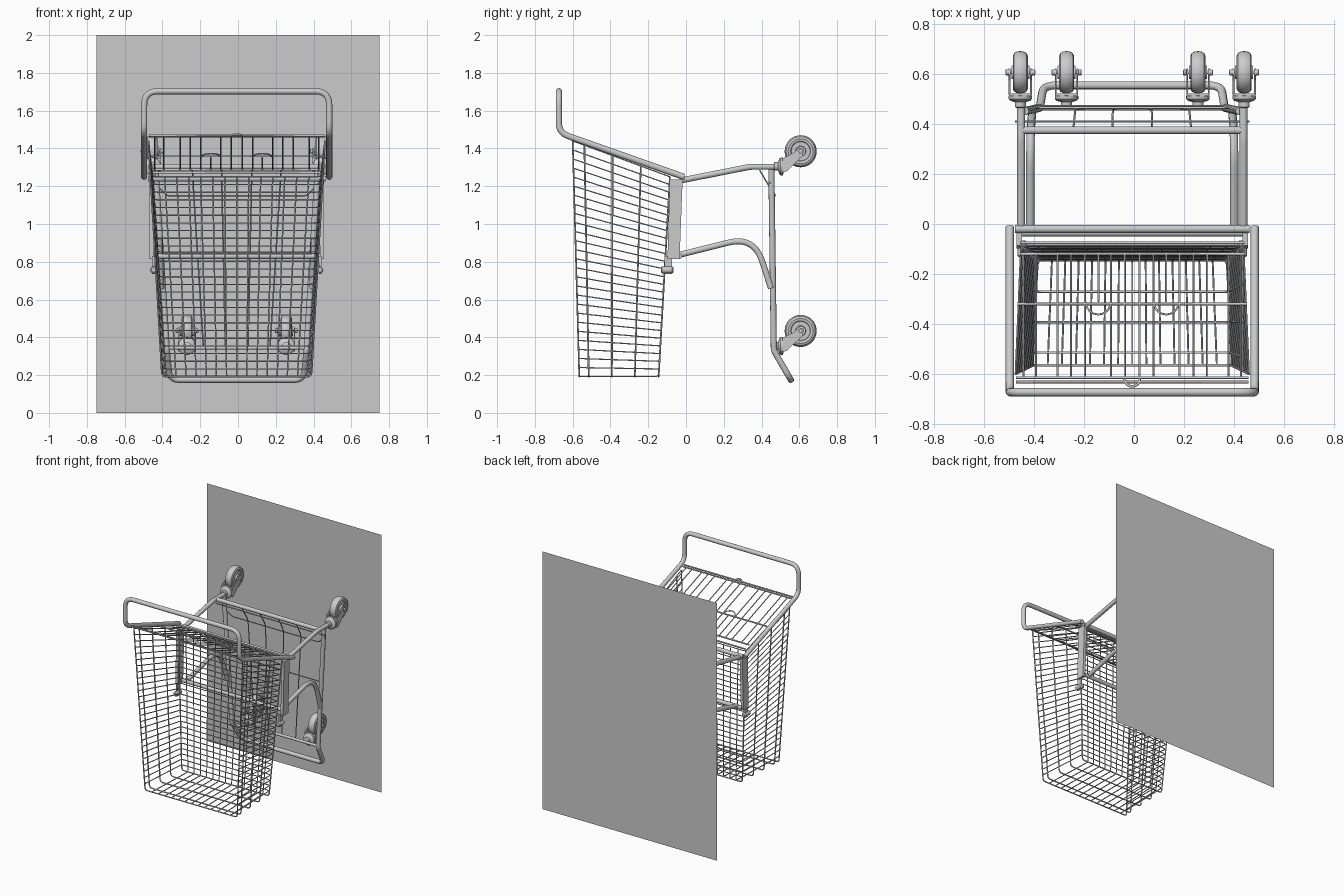
import bpy, bmesh, math
from mathutils import Vector as V

if "Cube" in bpy.data.objects:
    bpy.data.objects.remove(bpy.data.objects["Cube"])

X0 = -0.007  # cart axis


def fillet(pts, r, n=6):
    """Round the inner corners of a polyline."""
    pts = [V(p) for p in pts]
    out = [pts[0]]
    for a, b, c in zip(pts, pts[1:], pts[2:]):
        u, w = (a - b).normalized(), (c - b).normalized()
        half = u.angle(w) / 2
        d = min(r / math.tan(half), (a - b).length * .49, (c - b).length * .49)
        p, q = b + u * d, b + w * d
        for i in range(n + 1):
            t = i / n
            out.append(p * (1 - t) ** 2 + b * 2 * t * (1 - t) + q * t * t)
    return out + [pts[-1]]


def tubes(name, paths, r, mirror=False, res=3):
    """Sweep round tubes along paths and turn them into one mesh."""
    cu = bpy.data.curves.new(name, 'CURVE')
    cu.dimensions = '3D'
    cu.bevel_depth, cu.bevel_resolution, cu.use_fill_caps = r, res, True
    for path in paths:
        for sx in ((1, -1) if mirror else (1,)):
            sp = cu.splines.new('POLY')
            sp.points.add(len(path) - 1)
            for q, p in zip(sp.points, path):
                q.co = (p[0] * sx + X0, p[1], p[2], 1)
            sp.use_smooth = True
    tmp = bpy.data.objects.new(name + "_curve", cu)
    bpy.context.collection.objects.link(tmp)
    me = bpy.data.meshes.new_from_object(tmp.evaluated_get(bpy.context.evaluated_depsgraph_get()))
    bpy.data.objects.remove(tmp)
    ob = bpy.data.objects.new(name, me)
    bpy.context.collection.objects.link(ob)
    return ob


def mesh_obj(name, bm, smooth=False):
    bmesh.ops.recalc_face_normals(bm, faces=bm.faces)
    me = bpy.data.meshes.new(name)
    bm.to_mesh(me)
    bm.free()
    ob = bpy.data.objects.new(name, me)
    bpy.context.collection.objects.link(ob)
    if smooth:
        bpy.context.view_layer.objects.active = ob
        ob.select_set(True)
        bpy.ops.object.shade_smooth_by_angle(angle=math.radians(35))
        ob.select_set(False)
    return ob


def prism(bm, yz, x, thick):
    """Extrude a y-z outline along x."""
    f = bm.faces.new([bm.verts.new((x - thick / 2, y, z)) for y, z in yz])
    g = bmesh.ops.extrude_face_region(bm, geom=[f])
    bmesh.ops.translate(bm, vec=(thick, 0, 0), verts=[v for v in g['geom'] if isinstance(v, bmesh.types.BMVert)])


def lathe(bm, profile, centre, axis, n=32):
    """Revolve (radius, offset) points around the x or y axis."""
    rings = []
    for r, o in profile:
        ring = []
        for i in range(n):
            a = 2 * math.pi * i / n
            p = (o, r * math.cos(a), r * math.sin(a)) if axis == 'x' else (r * math.cos(a), o, r * math.sin(a))
            ring.append(bm.verts.new(V(centre) + V(p)))
        rings.append(ring)
    for A, B in zip(rings, rings[1:]):
        for i in range(n):
            bm.faces.new((A[i], A[(i + 1) % n], B[(i + 1) % n], B[i]))
    bm.faces.new(rings[0])
    bm.faces.new(rings[-1])


# Backing plane the wheels rest on
bm = bmesh.new()
bm.faces.new([bm.verts.new(p) for p in ((-.75, .692, 0), (.75, .692, 0), (.75, .692, 2), (-.75, .692, 2))])
mesh_obj("ground_plane", bm)

# Push handle with side rails
side = [(.49, -.01, 1.249), (.49, -.673, 1.483), (.49, -.673, 1.703)]
handle = side + [(-x, y, z) for x, y, z in reversed(side)]
tubes("handle", [fillet(handle, .075, 8)], .0165, res=4)

# Chassis tubes
tubes("upper_chassis_tube", [fillet([(.445, -.02, 1.232), (.445, .34, 1.303), (.445, .50, 1.303)], .15)], .0165, True)
tubes("lower_chassis_tube", [fillet([(.408, -.03, .838), (.408, .36, .935), (.40, .45, .66)], .15, 10)], .0165, True)
half = [(.43, .452, 1.295), (.37, .465, .33), (.355, .555, .175)]
tubes("base_frame", [fillet(half + [(-x, y, z) for x, y, z in reversed(half)], .06, 8)], .0165)
tubes("cross_bars", [[(-.47, -.02, 1.24), (.47, -.02, 1.24)],
                     [(-.445, .375, 1.303), (.445, .375, 1.303)],
                     [(-.45, -.035, .83), (.45, -.035, .83)]], .0155)
tubes("caster_bar", [[(-.37, .465, .345), (.37, .465, .345)]], .011)

# Side plates and their lower pivots
bm = bmesh.new()
for s in (1, -1):
    prism(bm, [(-.086, 1.235), (-.018, 1.235), (-.034, .815), (-.098, .815)], s * .452 + X0, .022)
    prism(bm, [(-.113, .83), (-.075, .83), (-.075, .735), (-.113, .735)], s * .442 + X0, .012)
mesh_obj("side_plates", bm)
bm = bmesh.new()
for s in (1, -1):
    lathe(bm, [(.012, -.033), (.019, -.027), (.019, .027), (.012, .033)], (s * .44 + X0, -.1, .757), 'y', 16)
mesh_obj("plate_pivots", bm, True)

# Casters
for label, cx, cz in (("upper", .448, 1.385), ("lower", .263, .434)):
    for s, sl in ((1, "right"), (-1, "left")):
        c = (s * cx + X0, .607, cz)
        bm = bmesh.new()
        tyre = [(.014, -.036), (.026, -.036), (.028, -.022), (.05, -.022), (.053, -.027), (.066, -.03),
                (.077, -.025), (.083, -.014), (.085, 0)]
        lathe(bm, tyre + [(r, -o) for r, o in reversed(tyre[:-1])], c, 'x')
        mesh_obj(f"{label}_{sl}_wheel", bm, True)
        bm = bmesh.new()
        for k in (1, -1):
            prism(bm, [(.517, cz - .11), (.535, cz - .105), (.62, cz - .022), (.622, cz + .012),
                       (.597, cz + .018), (.575, cz - .005), (.517, cz - .035)], c[0] + k * .043, .007)
        prism(bm, [(.512, cz - .11), (.523, cz - .11), (.523, cz - .035), (.512, cz - .035)], c[0], .09)
        mesh_obj(f"{label}_{sl}_fork", bm)
        bm = bmesh.new()
        lathe(bm, [(.007, -.06), (.012, -.058), (.012, -.047), (.007, -.046), (.007, .046),
                   (.012, .047), (.012, .058), (.007, .06)], c, 'x', 12)
        lathe(bm, [(.016, -.04), (.022, -.036), (.022, -.017), (.04, -.012), (.047, -.004), (.047, .008), (.03, .012)],
              (c[0], .505, cz - .08), 'y', 24)
        mesh_obj(f"{label}_{sl}_axle_and_swivel", bm, True)


# Wire basket: s runs from open face to floor, t from the narrow to the wide end
def P(k, s, t):
    mix = lambda a, b, u: a + (b - a) * u
    y = mix(mix(-.565, -.6, t), mix(-.145, -.085, t), s)
    z = mix(.192, mix(1.44, 1.25, s), t)
    w = mix(mix(.395, .467, t), mix(.375, .445, t), s)
    return (k * w, y, z)


N = 26
rings = [fillet([P(-1, s, 1), P(-1, s, 0), P(1, s, 0), P(1, s, 1)], .025, 4) for s in (0, .12, .41, .7, 1)]
ribs = [fillet([P(-1, 0, i / N), P(-1, 1, i / N), P(1, 1, i / N), P(1, 0, i / N)], .025, 4) for i in range(1, N + 1)]
floor = [fillet([P(k / 7, 0, 0), P(k / 7, 1, 0), P(k / 7, 1, 1)], .02, 4) for k in range(-6, 7)]
tubes("basket_rings", rings, .0048, res=1)
tubes("basket_ribs", ribs, .0035, res=1)
tubes("basket_floor_wires", floor, .0038, res=1)


# Rear gate following the slope of the rails
def G(x, y):
    return (x, y, 1.249 - .353 * (y + .01))


gate = [[G(x, -.115), G(x, -.62)] for x in (.03, .085, .19, .245, .30, .385, .435)]
gate += [[G(.136, -.115), G(.136, -.31)]]
arch = [G(.136 + .05 * math.cos(a), -.312 - .05 * math.sin(a)) for a in [math.pi * i / 12 for i in range(13)]]
tubes("rear_gate_wires", gate + [arch], .004, True, 1)
loop = [G(.03 * math.cos(math.pi * i / 12), -.62 - .03 * math.sin(math.pi * i / 12)) for i in range(13)]
bars = [[G(-w, y), G(w, y)] for y, w in ((-.615, .465), (-.632, .465), (-.32, .46), (-.12, .45), (-.075, .45))]
tubes("rear_gate_bars", bars + [loop], .0055, res=1)

# Lower wire rack
rack = [fillet([(x, .39, 1.285), (x * .97, .458, 1.17), (x * .75, .465, .345)], .12) for x in (.235, .08)]
tubes("rack_wires", rack, .004, True, 1)
tubes("rack_cross_wires", [[(-.47, .41, 1.25), (.47, .41, 1.25)],
                           [(-.39, .465, .85), (.39, .465, .85)],
                           fillet([(-.44, .445, 1.22), (-.37, .472, 1.15), (.37, .472, 1.15), (.44, .445, 1.22)], .03)],
      .004, res=1)
